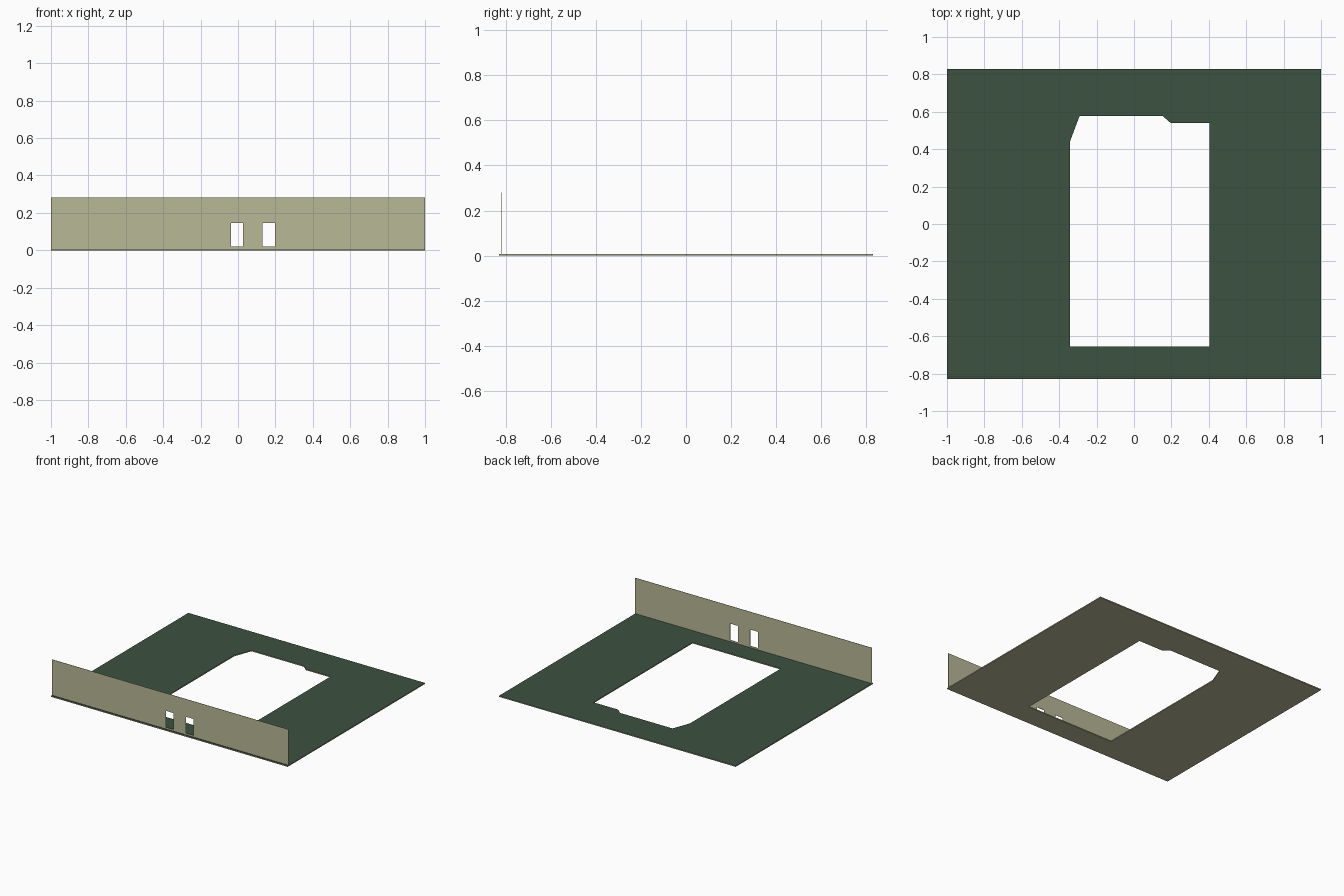
import bpy, bmesh
from mathutils import Matrix, Vector
from math import pi

if "Cube" in bpy.data.objects:
    bpy.data.objects.remove(bpy.data.objects["Cube"])


def material(name, color):
    m = bpy.data.materials.new(name)
    m.diffuse_color = (*color, 1)
    m.use_nodes = True
    m.node_tree.nodes["Principled BSDF"].inputs["Base Color"].default_value = m.diffuse_color
    return m


def rect(x0, x1, y0, y1):
    return [(x0, y0), (x1, y0), (x1, y1), (x0, y1)]


def plate(name, loops, thickness, mats, matrix):
    """Flat sheet from an outer loop and hole loops, extruded upwards."""
    bm = bmesh.new()
    edges = []
    for loop in loops:
        vs = [bm.verts.new((x, y, 0)) for x, y in loop]
        edges += [bm.edges.new((vs[i - 1], vs[i])) for i in range(len(vs))]
    bmesh.ops.triangle_fill(bm, edges=edges, use_beauty=True, normal=(0, 0, 1))
    res = bmesh.ops.extrude_face_region(bm, geom=bm.faces[:], use_keep_orig=True)
    top = [v for v in res["geom"] if isinstance(v, bmesh.types.BMVert)]
    bmesh.ops.translate(bm, verts=top, vec=Vector((0, 0, thickness)))
    bmesh.ops.recalc_face_normals(bm, faces=bm.faces[:])
    # last material goes on the upper face
    for f in bm.faces:
        f.material_index = len(mats) - 1 if f.normal.z > 0.5 else 0
    bm.transform(matrix)
    me = bpy.data.meshes.new(name)
    bm.to_mesh(me)
    bm.free()
    for m in mats:
        me.materials.append(m)
    ob = bpy.data.objects.new(name, me)
    bpy.context.collection.objects.link(ob)
    return ob


tan = material("tan", (0.48, 0.48, 0.31))
green = material("green", (0.045, 0.085, 0.052))

T = 0.008  # floor thickness

# Floor slab with the irregular opening
opening = [(-0.342, -0.656), (0.404, -0.656), (0.404, 0.541), (0.195, 0.541),
           (0.152, 0.578), (-0.291, 0.578), (-0.342, 0.442)]
plate("floor_slab", [rect(-1, 1, -0.829, 0.829), opening], T, [tan, green],
      Matrix.Identity(4))

# Thin upright front wall with two window openings
windows = [rect(x, x + 0.065, 0.021, 0.146) for x in (-0.037, 0.132)]
plate("front_wall", [rect(-1, 1, T, 0.281)] + windows, 0.002, [tan],
      Matrix.Translation((0, -0.815, 0)) @ Matrix.Rotation(pi / 2, 4, 'X'))
